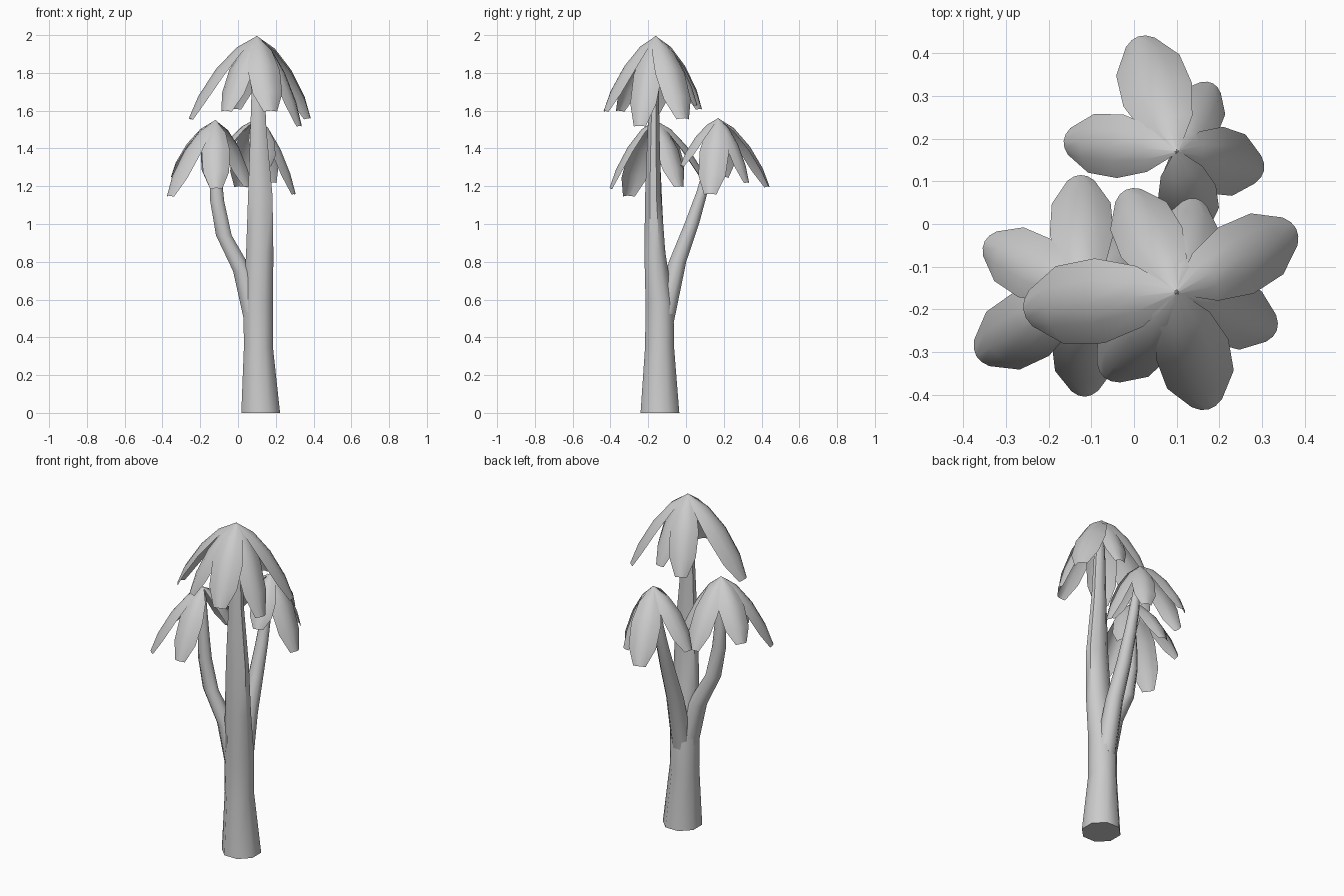
import bpy, math
from mathutils import Vector

if "Cube" in bpy.data.objects:
    bpy.data.objects.remove(bpy.data.objects["Cube"])


def make(name, verts, faces, angle):
    me = bpy.data.meshes.new(name)
    me.from_pydata(verts, [], faces)
    me.update()
    ob = bpy.data.objects.new(name, me)
    bpy.context.collection.objects.link(ob)
    bpy.ops.object.select_all(action='DESELECT')
    ob.select_set(True)
    bpy.context.view_layer.objects.active = ob
    bpy.ops.object.shade_smooth_by_angle(angle=math.radians(angle))
    return ob


def tube(name, rings, n=8):
    # each ring: x, y, z, x radius, y radius
    verts, faces = [], []
    for x, y, z, rx, ry in rings:
        for i in range(n):
            a = math.tau * (i + 0.5) / n
            verts.append((x + rx * math.cos(a), y + ry * math.sin(a), z))
    for k in range(len(rings) - 1):
        for i in range(n):
            j = (i + 1) % n
            faces.append((k*n + i, k*n + j, k*n + n + j, k*n + n + i))
    faces.append(tuple(reversed(range(n))))
    last = (len(rings) - 1) * n
    faces.append(tuple(range(last, last + n)))
    return make(name, verts, faces, 50)


# leaf stations: outward fraction, drop fraction, width fraction
LEAF = [(0, 0, .06), (.3, .14, .72), (.6, .40, 1), (.86, .73, .92), (1, 1, .42)]
ACROSS = (-1, -.5, 0, .5, 1)


def crown(name, apex, tips):
    # each tip: x, y, z, half width
    verts, faces = [], []
    apex = Vector(apex)
    for x, y, z, w in tips:
        out = Vector((x - apex.x, y - apex.y, 0))
        reach, drop = out.length, apex.z - z
        out.normalize()
        side = Vector((-out.y, out.x, 0))
        base = len(verts)
        for k, (d, h, f) in enumerate(LEAF):
            a, b = LEAF[max(k - 1, 0)], LEAF[min(k + 1, len(LEAF) - 1)]
            along = out * (b[0] - a[0]) * reach - Vector((0, 0, (b[1] - a[1]) * drop))
            inward = along.normalized().cross(side)
            if inward.z > 0:
                inward.negate()
            mid = apex + out * d * reach - Vector((0, 0, h * drop))
            for u in ACROSS:
                verts.append(mid + side * u * w * f + inward * (.45 * w * f * u * u))
        m = len(ACROSS)
        for k in range(len(LEAF) - 1):
            for i in range(m - 1):
                p = base + k * m + i
                faces.append((p, p + m, p + m + 1, p + 1))
    return make(name, verts, faces, 40)


# main trunk, leaning and narrowing upward
tube("trunk", [
    (.12, -.138, 0, .111, .111), (.108, -.14, .35, .083, .083),
    (.107, -.14, .58, .085, .08), (.115, -.165, .85, .078, .06),
    (.118, -.174, 1.15, .070, .046), (.108, -.172, 1.5, .046, .034),
    (.106, -.168, 1.75, .036, .026), (.1, -.16, 1.97, .012, .012)])

# side branches
tube("left_branch", [
    (.085, -.14, .5, .06, .06), (.025, -.145, .75, .055, .05),
    (-.075, -.155, .94, .045, .04), (-.11, -.16, 1.12, .040, .036),
    (-.118, -.16, 1.25, .034, .03), (-.12, -.16, 1.53, .012, .012)])
tube("rear_branch", [
    (.108, -.12, .48, .06, .06), (.105, -.045, .8, .05, .05),
    (.1, .03, 1.0, .042, .042), (.1, .085, 1.17, .036, .032),
    (.1, .12, 1.3, .03, .028), (.1, .165, 1.53, .012, .012)])

# leaf crowns
crown("top_crown", (.1, -.16, 1.995), [
    (-.26, -.20, 1.56, .1), (-.02, .08, 1.61, .08), (.145, .06, 1.63, .07),
    (.38, -.01, 1.56, .088), (.335, -.25, 1.52, .08),
    (.175, -.435, 1.60, .088), (-.07, -.36, 1.60, .085)])
crown("left_crown", (-.12, -.165, 1.55), [
    (-.35, -.04, 1.25, .078), (-.37, -.31, 1.15, .085), (-.115, -.405, 1.19, .075),
    (-.125, .115, 1.21, .075), (.06, -.03, 1.20, .075)])
crown("rear_crown", (.1, .17, 1.56), [
    (.01, .44, 1.20, .085), (-.165, .195, 1.25, .075), (.185, .33, 1.22, .065),
    (.305, .125, 1.16, .08), (.15, -.03, 1.31, .07)])
